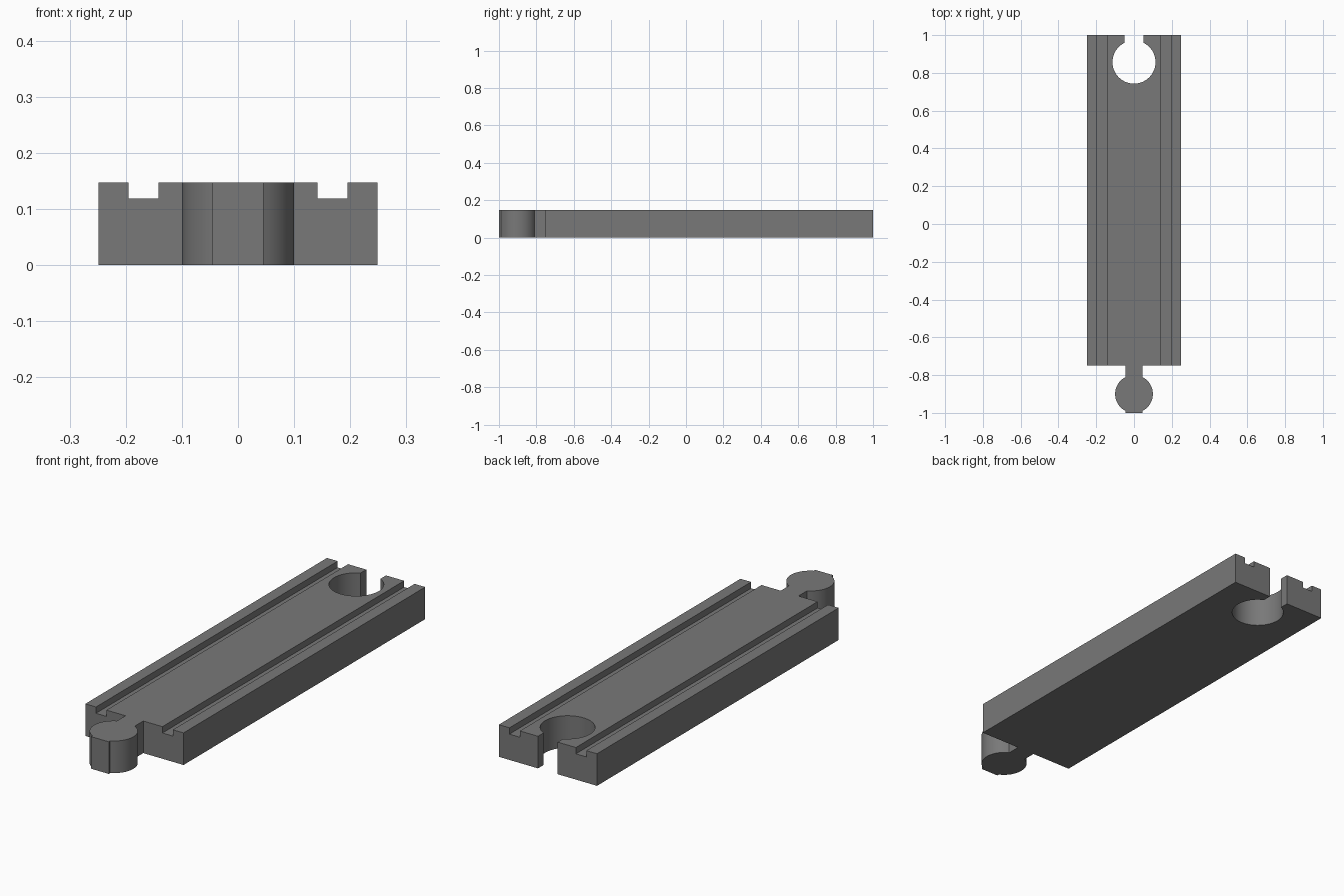
import bpy, bmesh, math
from mathutils import Vector

if "Cube" in bpy.data.objects:
    bpy.data.objects.remove(bpy.data.objects["Cube"])

HEIGHT = 0.147

grey = bpy.data.materials.new("track grey")
grey.diffuse_color = (0.19, 0.19, 0.19, 1)
grey.use_nodes = True
grey.node_tree.nodes["Principled BSDF"].inputs["Base Color"].default_value = grey.diffuse_color


def prism(name, outline, offset):
    """Extrude a closed 3D outline along an offset vector."""
    bm = bmesh.new()
    face = bm.faces.new([bm.verts.new(p) for p in outline])
    ext = bmesh.ops.extrude_face_region(bm, geom=[face])
    moved = [v for v in ext["geom"] if isinstance(v, bmesh.types.BMVert)]
    bmesh.ops.translate(bm, verts=moved, vec=Vector(offset))
    bmesh.ops.recalc_face_normals(bm, faces=bm.faces[:])
    mesh = bpy.data.meshes.new(name)
    bm.to_mesh(mesh)
    bm.free()
    mesh.materials.append(grey)
    obj = bpy.data.objects.new(name, mesh)
    bpy.context.collection.objects.link(obj)
    return obj


def arc(cy, radius, start, end, steps):
    """Points on a circle centred on x = 0, from start to end angle."""
    angles = [start + (end - start) * i / steps for i in range(steps + 1)]
    return [(radius * math.cos(a), cy + radius * math.sin(a)) for a in angles]


def smooth(obj):
    bpy.ops.object.select_all(action='DESELECT')
    obj.select_set(True)
    bpy.context.view_layer.objects.active = obj
    bpy.ops.object.shade_smooth_by_angle(angle=math.radians(30))


# Track body: grooved cross-section swept along y
half = [(0.249, 0), (0.249, HEIGHT), (0.195, HEIGHT), (0.195, 0.118),
        (0.142, 0.118), (0.142, HEIGHT)]
section = half + [(-x, z) for x, z in reversed(half)]
body = prism("track_body", [(x, -0.75, z) for x, z in section], (0, 1.75, 0))

# Socket: round hole with a slot open to the back end
r, w = 0.114, 0.05
gap = math.acos(w / r)
keyhole = arc(0.857, r, gap, -math.pi - gap, 48) + [(-w, 1.1), (w, 1.1)]
cutter = prism("socket_cutter", [(x, y, -0.1) for x, y in keyhole], (0, 0, 0.4))
cutter.hide_render = True
cut = body.modifiers.new("socket", 'BOOLEAN')
cut.operation = 'DIFFERENCE'
cut.solver = 'EXACT'
cut.object = cutter
bpy.context.view_layer.objects.active = body
bpy.ops.object.modifier_apply(modifier=cut.name)
bpy.data.objects.remove(cutter)

# Connector peg: neck, round head and flat tip
r, w = 0.1, 0.045
gap = math.acos(w / r)
right = [(w, -0.75)] + arc(-0.9, r, gap, -gap, 20) + [(w, -1.0)]
outline = right + [(-x, y) for x, y in reversed(right)]
peg = prism("connector_peg", [(x, y, 0) for x, y in outline], (0, 0, HEIGHT))

for part in (body, peg):
    smooth(part)
